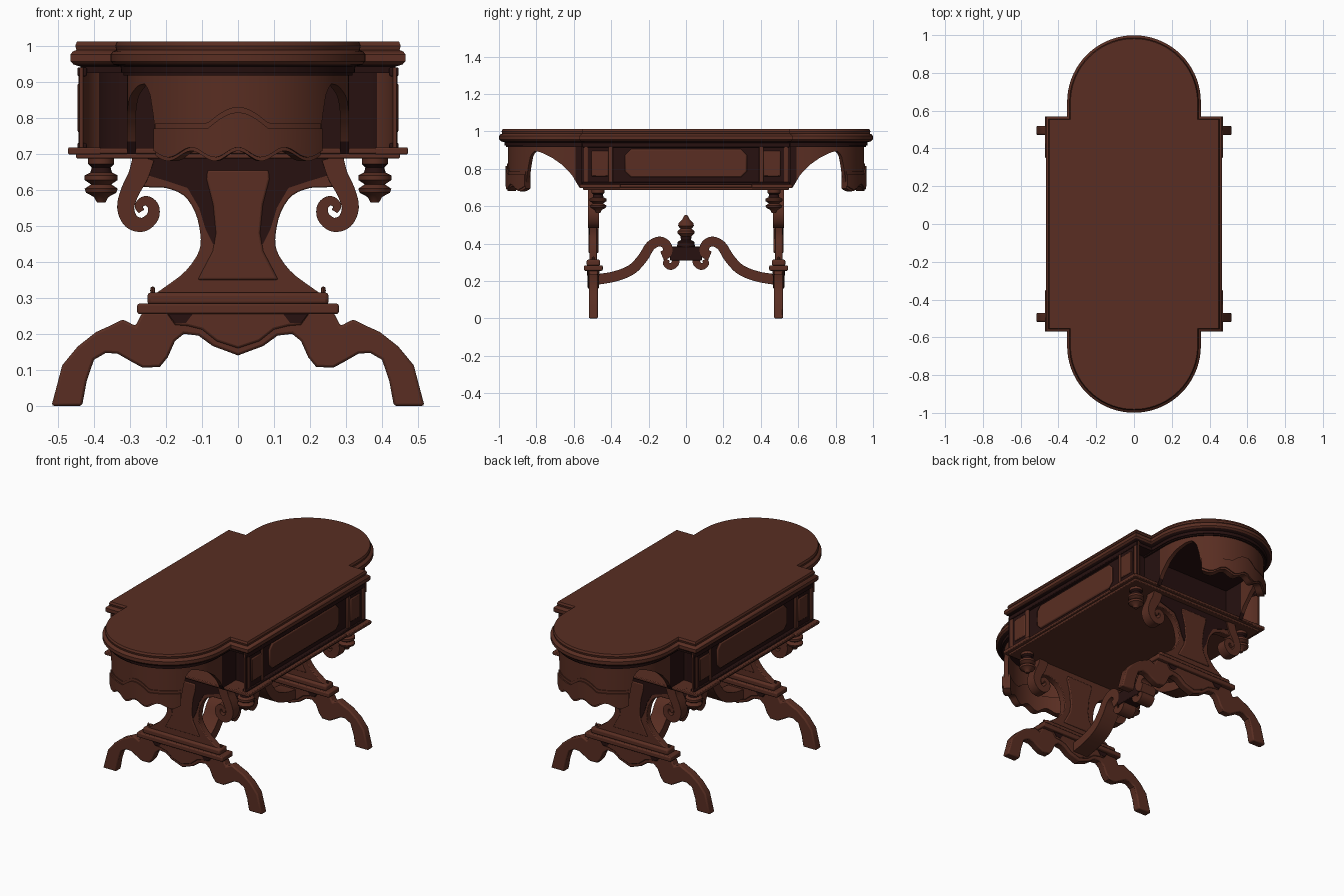
import bpy, bmesh, math
from mathutils import Vector

if "Cube" in bpy.data.objects:
    bpy.data.objects.remove(bpy.data.objects["Cube"])


def material(name, rgb):
    m = bpy.data.materials.new(name)
    m.diffuse_color = (*rgb, 1)
    m.use_nodes = True
    m.node_tree.nodes["Principled BSDF"].inputs["Base Color"].default_value = m.diffuse_color
    return m


wood = material("red brown wood", (0.10, 0.027, 0.016))
dark = material("dark stained wood", (0.020, 0.0055, 0.005))


def finish(name, bm, mirror="", bevel=0.0, rule=None):
    # rule(face centre, normal) is True where the dark stain goes
    bmesh.ops.recalc_face_normals(bm, faces=bm.faces)
    for f in bm.faces:
        f.material_index = int(bool(rule and rule(f.calc_center_median(), f.normal)))
    me = bpy.data.meshes.new(name)
    bm.to_mesh(me)
    bm.free()
    me.materials.append(wood)
    me.materials.append(dark)
    ob = bpy.data.objects.new(name, me)
    bpy.context.collection.objects.link(ob)
    if mirror:
        m = ob.modifiers.new("mirror", "MIRROR")
        m.use_axis = ["X" in mirror, "Y" in mirror, False]
        m.use_mirror_merge = False
    if bevel:
        b = ob.modifiers.new("bevel", "BEVEL")
        b.width, b.segments, b.limit_method = bevel, 2, "ANGLE"
        b.angle_limit = math.radians(50)
    return ob


def stained(c, n):
    return True


def place(plane, u, v, w):
    return {"XZ": (u, w, v), "YZ": (w, u, v), "XY": (u, v, w)}[plane]


def prism(name, pts, plane, lo, hi, mirror="", bevel=0.0, rule=None):
    bm = bmesh.new()
    a = [bm.verts.new(place(plane, u, v, lo)) for u, v in pts]
    b = [bm.verts.new(place(plane, u, v, hi)) for u, v in pts]
    bm.faces.new(a)
    bm.faces.new(b[::-1])
    for i in range(len(a)):
        j = (i + 1) % len(a)
        bm.faces.new((a[i], a[j], b[j], b[i]))
    return finish(name, bm, mirror, bevel, rule)


def box(name, x, y, z, mirror="", bevel=0.004, rule=None):
    pts = [(x[0], y[0]), (x[1], y[0]), (x[1], y[1]), (x[0], y[1])]
    return prism(name, pts, "XY", z[0], z[1], mirror, bevel, rule)


def sweep(bm, rings):
    # skin a list of equal-length point rings
    vs = [[bm.verts.new(p) for p in r] for r in rings]
    n = len(vs[0])
    for r, s in zip(vs, vs[1:]):
        for i in range(n):
            bm.faces.new((r[i], r[(i + 1) % n], s[(i + 1) % n], s[i]))
    bm.faces.new(vs[0])
    bm.faces.new(vs[-1][::-1])


def smooth_path(pts, n=4):
    p = [Vector(q) for q in pts]
    p = [2 * p[0] - p[1]] + p + [2 * p[-1] - p[-2]]
    out = []
    for a, b, c, d in zip(p, p[1:], p[2:], p[3:]):
        for k in range(n):
            t = k / n
            out.append(0.5 * (2 * b + (c - a) * t + (2 * a - 5 * b + 4 * c - d) * t * t
                              + (3 * b - a - 3 * c + d) * t ** 3))
    return out + [p[-2]]


def scroll(name, pts, w0, w1, plane, lo, hi, mirror):
    # tapered ribbon following a curled path
    p = smooth_path(pts)
    rings = []
    for i, c in enumerate(p):
        d = (p[min(i + 1, len(p) - 1)] - p[max(i - 1, 0)]).normalized()
        k = Vector((-d.y, d.x)) * (w0 + (w1 - w0) * i / (len(p) - 1))
        a, b = c + k, c - k
        rings.append([place(plane, *a, lo), place(plane, *a, hi),
                      place(plane, *b, hi), place(plane, *b, lo)])
    bm = bmesh.new()
    sweep(bm, rings)
    return finish(name, bm, mirror, 0.005)


def turned(name, prof, x, y, mirror="", n=14, rule=None):
    bm = bmesh.new()
    sweep(bm, [[(x + r * math.cos(2 * math.pi * i / n), y + r * math.sin(2 * math.pi * i / n), z)
                for i in range(n)] for z, r in prof])
    return finish(name, bm, mirror, 0, rule)


def sym(half):
    return half + [(-u, v) for u, v in half[::-1] if u != 0]


CY, PY = 0.645, 0.495   # centre of round ends, pedestal position


# Table top: rectangle with round ends, moulded edge
def outline(d, z):
    r, q = 0.354 - d, []
    for s in (1, -1):
        q += [(s * (0.465 - d), s * (0.57 - d), z), (s * r, s * (0.57 - d), z)]
        q += [(s * r * math.cos(math.pi * i / 36), s * (CY + r * math.sin(math.pi * i / 36)), z)
              for i in range(37)]
        q += [(-s * r, s * (0.57 - d), z), (-s * (0.465 - d), s * (0.57 - d), z)]
    return q


bm = bmesh.new()
sweep(bm, [outline(d, z) for d, z in ((0.03, 0.925), (0.028, 0.942), (0.008, 0.948), (0, 0.957),
                                      (0, 0.976), (0.006, 0.984), (0.016, 0.988), (0.013, 1.0),
                                      (0.018, 1.012))])
finish("table_top", bm, rule=lambda c, n: c.z < 0.947)

# Drawer case, concave corner posts and base moulding
box("case", (-0.425, 0.425), (-0.46, 0.46), (0.70, 0.94), rule=stained)
hollow = [(0.44 - 0.13 * math.sin(a), 0.44 + 0.12 * math.cos(a))
          for a in (math.pi / 2 * (1 - i / 8) for i in range(8))]
post = [(0.33, 0.40), (0.44, 0.40), (0.44, 0.56), (0.43, 0.56)]
post += [(0.43 - 0.1 * (1 - math.cos(a)), 0.56 - 0.1 * math.sin(a))
         for a in (math.pi / 2 * i / 8 for i in range(1, 9))]
prism("corner_post", post, "XY", 0.71, 0.94, "XY", 0,
      lambda c, n: n.x > 0.9 or (n.x < 0.95 and c.x < 0.38))
box("case_base_moulding", (-0.462, 0.462), (-0.57, 0.57), (0.70, 0.716))
box("base_corner_block", (0.38, 0.472), (0.35, 0.57), (0.698, 0.718), "XY")
box("case_bottom", (-0.45, 0.45), (-0.55, 0.55), (0.687, 0.702))
box("case_upper_moulding", (0.42, 0.446), (-0.555, 0.555), (0.915, 0.94), "X", rule=stained)
box("case_lower_moulding", (0.42, 0.446), (-0.555, 0.555), (0.714, 0.73), "X", rule=stained)


# Framed panels on the long sides
def chamfer(cy, hw, z0, z1, c):
    return [(cy - hw + c, z0), (cy + hw - c, z0), (cy + hw, z0 + c), (cy + hw, z1 - c),
            (cy + hw - c, z1), (cy - hw + c, z1), (cy - hw, z1 - c), (cy - hw, z0 + c)]


prism("side_panel", chamfer(0, 0.325, 0.755, 0.905, 0.03), "YZ", 0.42, 0.435, "X", 0.008)
prism("post_panel", chamfer(0.46, 0.045, 0.76, 0.895, 0.004), "YZ", 0.43, 0.446, "XY", 0.005)
for i, y in enumerate((0.402, 0.535)):
    box("post_stile_%d" % (i + 1), (0.43, 0.443), (y - 0.012, y + 0.012), (0.72, 0.93), "XY")

# Curved end aprons with side arches, and scalloped shell on each
KNOTS = [(0.44, 0.70), (0.57, 0.70), (0.61, 0.767), (0.66, 0.82), (0.717, 0.86), (0.78, 0.89),
         (0.815, 0.895), (0.835, 0.86), (0.848, 0.78), (0.856, 0.71)]


def scallop(x):
    return 0.702 + 0.014 * math.cos(x * 2 * math.pi / 0.13)


def wall_bottom(x, y):
    for (a, za), (b, zb) in zip(KNOTS, KNOTS[1:]):
        if y <= b:
            return za + (zb - za) * (y - a) / (b - a)
    return scallop(x)


def apron(name, r, thick, stations, bottom, top, rule=None):
    rings = []
    for t, y0 in stations:
        c, s = math.cos(t), math.sin(t)
        x, y = r * c, y0 + r * s
        xi, yi = (r - thick) * c, y0 + (r - thick) * s
        zb, zt = bottom(x, y), top(x)
        rings.append([(x, y, zb), (x, y, zt), (xi, yi, zt), (xi, yi, zb)])
    b = bmesh.new()
    sweep(b, rings)
    finish(name, b, "Y", 0, rule)


straight = [0.45, 0.57, 0.59, 0.61, 0.63]
arc = [(math.radians(2.5 * i), CY) for i in range(73)]
apron("end_apron", 0.308, 0.025,
      [(0, y) for y in straight] + arc + [(math.pi, y) for y in straight[::-1]],
      wall_bottom, lambda x: 0.94, lambda c, n: c.y < 0.60)
apron("end_apron_band", 0.318, 0.03, [(0, 0.45)] + arc + [(math.pi, 0.45)],
      lambda x, y: 0.918, lambda x: 0.935, stained)
shell_arc = [(math.radians(43 + 2 * i), CY) for i in range(48)]
for k, (r, dz) in enumerate(((0.313, 0.0), (0.32, -0.015))):
    apron("apron_shell_%d" % (k + 1), r, 0.04 + r - 0.313, shell_arc,
          lambda x, y: scallop(x) - 0.008 + 0.01 * k,
          lambda x: 0.785 + 0.045 * max(0, math.cos(math.pi * x / 0.17)) + dz)

# Turned pendants below the case corners, stained in the grooves
turned("corner_pendant", [(0.69, 0.036), (0.672, 0.036), (0.662, 0.026), (0.648, 0.03), (0.64, 0.046),
                          (0.627, 0.046), (0.615, 0.028), (0.603, 0.046), (0.592, 0.042),
                          (0.58, 0.02), (0.565, 0.012)], 0.38, 0.47, "XY",
       rule=lambda c, n: 0.645 < c.z < 0.67)

# Pedestal ends: waisted panel, stained recess, raised field, curled brackets
waist = [tuple(p) for p in smooth_path([(0.235, 0.606), (0.2, 0.605), (0.152, 0.585), (0.12, 0.54),
                                        (0.105, 0.48), (0.108, 0.43), (0.145, 0.375),
                                        (0.2, 0.332), (0.24, 0.305)], 3)]
prism("pedestal", sym([(0.29, 0.69), (0.285, 0.64), (0.28, 0.61)] + waist),
      "XZ", PY - 0.02, PY + 0.02, "Y", 0.004)
prism("pedestal_recess", sym([(0.25, 0.688), (0.25, 0.64), (0.2, 0.625), (0.14, 0.605), (0.108, 0.55),
                              (0.09, 0.49), (0.07, 0.45)]),
      "XZ", PY, PY + 0.023, "Y", 0, stained)
field = [(0.085, 0.655), (0.088, 0.63), (0.07, 0.56), (0.062, 0.48), (0.07, 0.43), (0.112, 0.35)]
prism("pedestal_field", sym(field), "XZ", PY - 0.027, PY + 0.027, "Y", 0.006)
scroll("pedestal_scroll", [(0.262, 0.69), (0.277, 0.64), (0.3, 0.595), (0.312, 0.55), (0.297, 0.513),
                           (0.264, 0.503), (0.237, 0.525), (0.236, 0.555), (0.257, 0.57),
                           (0.276, 0.556), (0.268, 0.54)],
       0.03, 0.009, "XZ", PY - 0.03, PY + 0.03, "XY")

# Stepped plinth with little knobs
box("plinth_lower", (-0.28, 0.28), (PY - 0.05, PY + 0.05), (0.255, 0.284), "Y", 0.006)
box("plinth_upper", (-0.252, 0.252), (PY - 0.036, PY + 0.036), (0.28, 0.315), "Y", 0.01)
turned("plinth_knob", [(0.31, 0.005), (0.32, 0.007), (0.328, 0.006), (0.331, 0.002)],
       0.237, PY, "XY", 8)

# Spreading feet with shaped apron, raised drop and stained hollows under the plinth
prism("feet", sym([(0.265, 0.26), (0.285, 0.222), (0.32, 0.24), (0.352, 0.224), (0.394, 0.205),
                   (0.445, 0.165), (0.488, 0.113), (0.502, 0.06), (0.518, 0.0), (0.433, 0.0),
                   (0.42, 0.07), (0.4, 0.128), (0.367, 0.147), (0.335, 0.145), (0.3, 0.125),
                   (0.265, 0.106), (0.217, 0.108), (0.195, 0.135), (0.175, 0.18), (0.15, 0.2),
                   (0.11, 0.195), (0.07, 0.166), (0, 0.14)]),
      "XZ", PY - 0.024, PY + 0.024, "Y", 0.007)
prism("feet_drop", sym([(0.2, 0.26), (0.175, 0.225), (0.14, 0.222), (0.1, 0.212), (0.06, 0.18),
                        (0, 0.16)]), "XZ", PY - 0.031, PY + 0.031, "Y", 0.006)
prism("feet_hollow", [(0.125, 0.256), (0.195, 0.256), (0.175, 0.23), (0.145, 0.23)],
      "XZ", PY - 0.033, PY + 0.033, "XY", 0, stained)

# Arched stretcher, centre curls and finial
scroll("stretcher", [(0.485, 0.207), (0.38, 0.225), (0.29, 0.262), (0.23, 0.325), (0.19, 0.388),
                     (0.14, 0.412), (0.103, 0.39), (0.1, 0.35), (0.128, 0.335)],
       0.028, 0.025, "YZ", -0.05, 0.05, "Y")
scroll("stretcher_curl", [(0.02, 0.345), (0.05, 0.33), (0.058, 0.295), (0.083, 0.277), (0.108, 0.294),
                          (0.098, 0.315)], 0.024, 0.014, "YZ", -0.045, 0.045, "Y")
box("stretcher_block", (-0.05, 0.05), (-0.085, 0.085), (0.31, 0.385), rule=stained)
turned("finial", [(0.38, 0.05), (0.41, 0.045), (0.42, 0.028), (0.438, 0.03), (0.455, 0.046),
                  (0.468, 0.046), (0.48, 0.03), (0.495, 0.044), (0.51, 0.04), (0.53, 0.02),
                  (0.552, 0.008)], 0, 0, rule=lambda c, n: c.z < 0.44)

for ob in bpy.context.collection.objects:
    ob.select_set(True)
    bpy.context.view_layer.objects.active = ob
bpy.ops.object.shade_smooth_by_angle(angle=math.radians(35))
